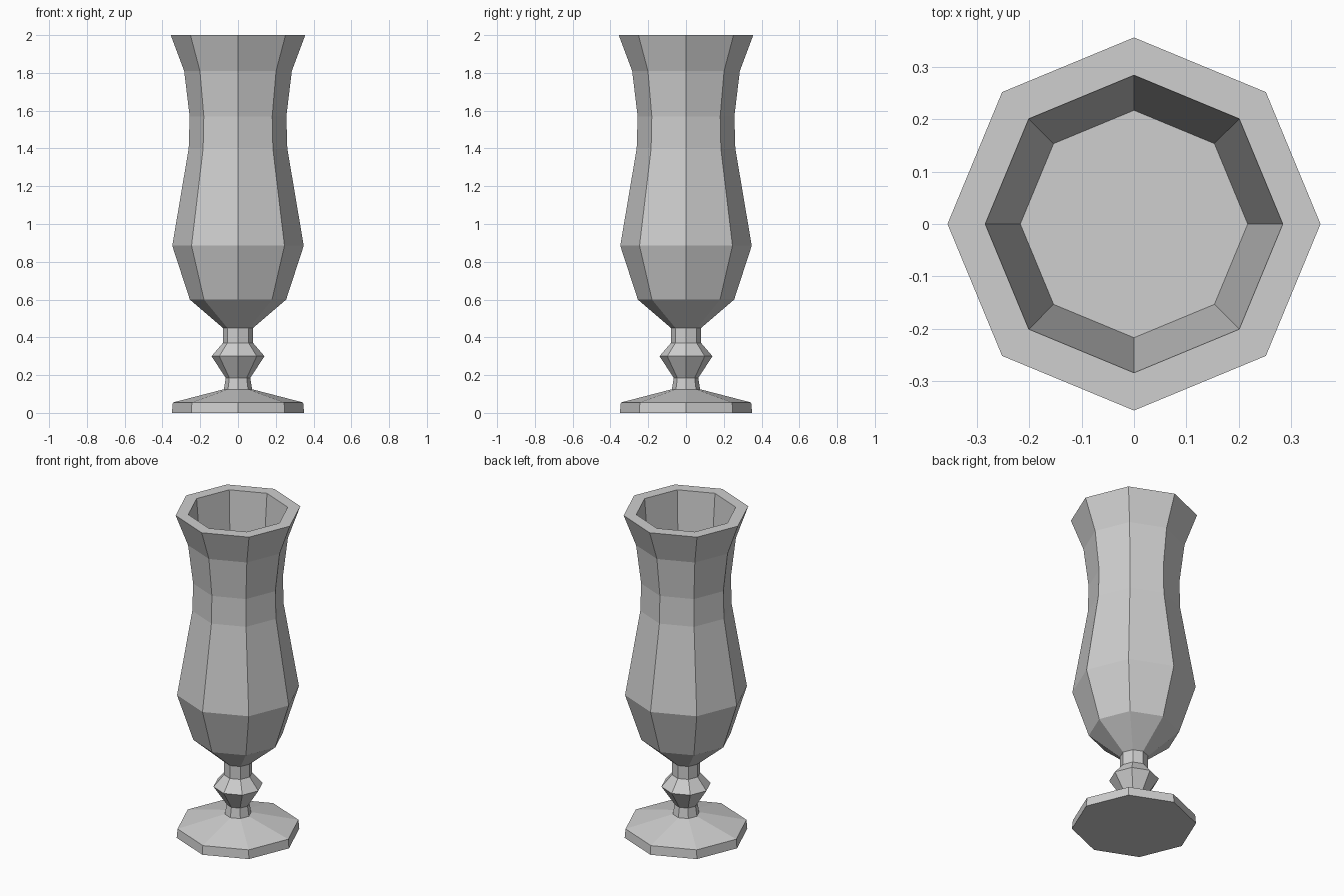
import bpy
import bmesh
from math import cos, sin, tau

SIDES = 8

cube = bpy.data.objects.get("Cube")
if cube:
    bpy.data.objects.remove(cube, do_unlink=True)

# Single flat grey
grey = bpy.data.materials.new("light_grey")
grey.use_nodes = True
colour = (0.62, 0.62, 0.62, 1)
grey.diffuse_color = colour
grey.node_tree.nodes["Principled BSDF"].inputs["Base Color"].default_value = colour


def turned(name, profile, cap_start=False, cap_end=False):
    """Turn a (radius, height) profile into an eight-sided faceted part."""
    bm = bmesh.new()
    rings = [[bm.verts.new((r * cos(tau * i / SIDES), r * sin(tau * i / SIDES), z))
              for i in range(SIDES)] for r, z in profile]
    for low, high in zip(rings, rings[1:]):
        for i in range(SIDES):
            j = (i + 1) % SIDES
            bm.faces.new((low[i], low[j], high[j], high[i]))
    if cap_start:
        bm.faces.new(rings[0][::-1])
    if cap_end:
        bm.faces.new(rings[-1])
    mesh = bpy.data.meshes.new(name)
    bm.to_mesh(mesh)
    bm.free()
    mesh.materials.append(grey)
    obj = bpy.data.objects.new(name, mesh)
    bpy.context.collection.objects.link(obj)
    return obj


# Wide foot with a sloped top
turned("foot", [(0.35, 0), (0.345, 0.055), (0.075, 0.125)], cap_start=True)

# Short stem with a pointed knop
turned("stem", [(0.075, 0.125), (0.065, 0.185), (0.14, 0.3),
                (0.08, 0.37), (0.08, 0.45)])

# Curved bowl: outer wall, flat rim, tapering inside and floor
turned("bowl", [(0.08, 0.45), (0.255, 0.6), (0.348, 0.885), (0.261, 1.4),
                (0.256, 1.57), (0.285, 1.81), (0.356, 2.0),
                (0.284, 2.0), (0.217, 1.2)], cap_end=True)
